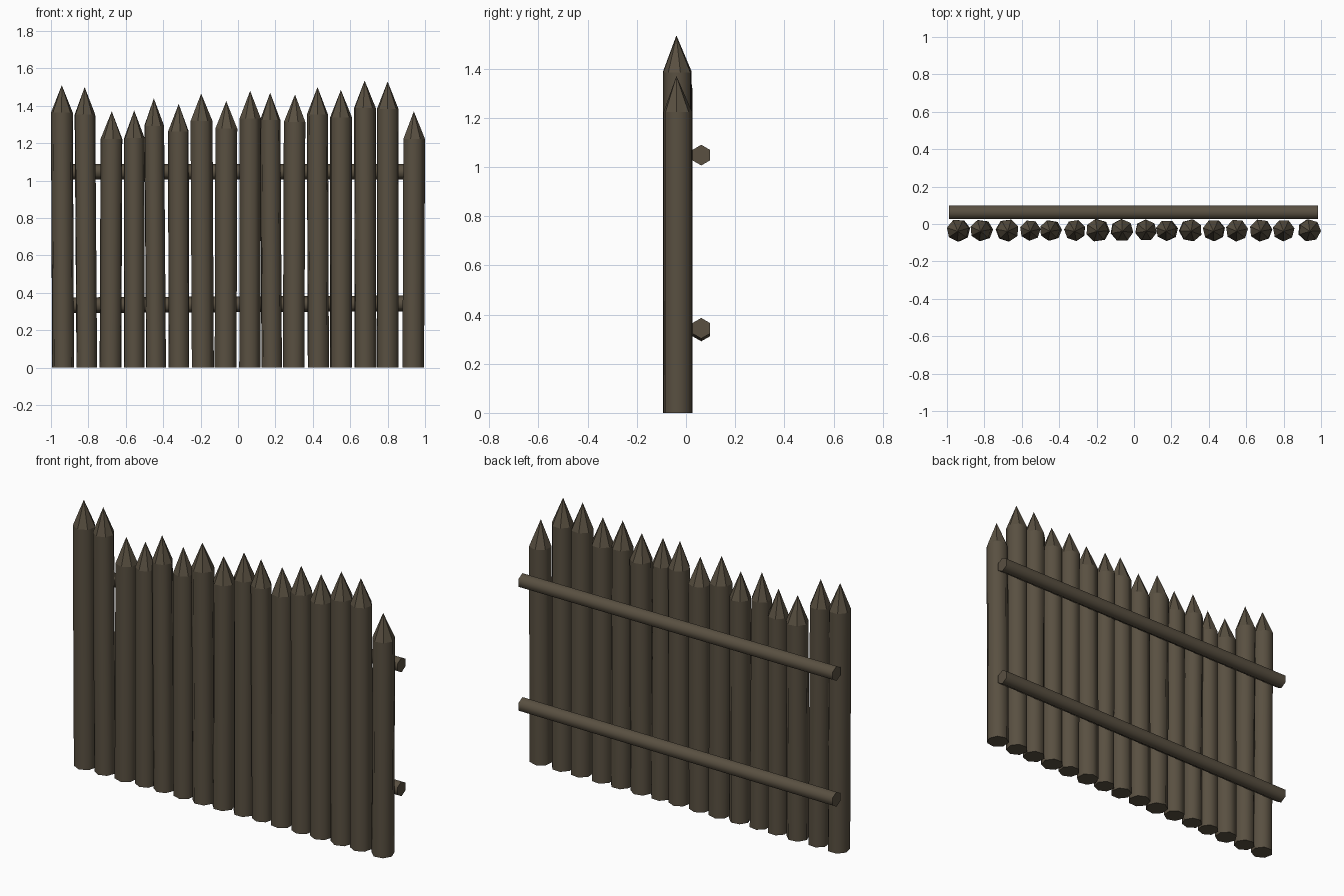
import bpy, bmesh, math, random
from mathutils import Vector

if "Cube" in bpy.data.objects:
    bpy.data.objects.remove(bpy.data.objects["Cube"])

random.seed(4)
wood = bpy.data.materials.new("dark_brown_wood")
wood.diffuse_color = (0.10, 0.08, 0.053, 1)
wood.use_nodes = True
wood.node_tree.nodes["Principled BSDF"].inputs["Base Color"].default_value = wood.diffuse_color


def log(name, start, end, radius, sides, turn, tip=None):
    """Capped log between two points, optionally sharpened to a tip."""
    start, end = Vector(start), Vector(end)
    along_x = abs(end.x - start.x) > abs(end.z - start.z)
    bm = bmesh.new()
    rings = []
    for centre in (start, end):
        ring = []
        for i in range(sides):
            a = turn + math.tau * i / sides
            c, s = radius * math.cos(a), radius * math.sin(a)
            offset = Vector((0, c, s)) if along_x else Vector((c, s, 0))
            ring.append(bm.verts.new(centre + offset))
        rings.append(ring)
    bottom, top = rings
    bm.faces.new(bottom[::-1])
    apex = bm.verts.new(tip) if tip else None
    if not tip:
        bm.faces.new(top)
    for i in range(sides):
        j = (i + 1) % sides
        side = bm.faces.new((bottom[i], bottom[j], top[j], top[i]))
        side.smooth = True
        if tip:
            bm.faces.new((top[i], top[j], apex))
    # crisp rims at both ends of the shaft
    for ring in rings:
        for i in range(sides):
            bm.edges.get((ring[i], ring[(i + 1) % sides])).smooth = False
    bmesh.ops.recalc_face_normals(bm, faces=bm.faces)
    mesh = bpy.data.meshes.new(name)
    bm.to_mesh(mesh)
    bm.free()
    mesh.materials.append(wood)
    obj = bpy.data.objects.new(name, mesh)
    bpy.context.collection.objects.link(obj)


# Sharpened stakes: base x, tip x, tip height, radius
stakes = [
    (-0.935, -0.942, 1.51, 0.060), (-0.81, -0.82, 1.50, 0.057),
    (-0.68, -0.675, 1.37, 0.060), (-0.555, -0.555, 1.375, 0.056),
    (-0.44, -0.45, 1.44, 0.055), (-0.315, -0.317, 1.41, 0.057),
    (-0.19, -0.197, 1.465, 0.061), (-0.067, -0.063, 1.425, 0.060),
    (0.063, 0.065, 1.48, 0.058), (0.18, 0.172, 1.47, 0.056),
    (0.30, 0.305, 1.46, 0.060), (0.43, 0.425, 1.50, 0.058),
    (0.55, 0.55, 1.485, 0.060), (0.68, 0.677, 1.535, 0.060),
    (0.80, 0.80, 1.53, 0.059), (0.935, 0.94, 1.37, 0.060),
]
for n, (base_x, tip_x, height, r) in enumerate(stakes, 1):
    y = -0.034
    log(f"stake_{n:02d}", (base_x, y, 0), (tip_x, y, height - 0.147), r, 7,
        random.uniform(0, math.tau / 7), (tip_x, y - 0.005, height))

# Horizontal rails along the back
log("lower_rail", (-0.99, 0.062, 0.333), (0.985, 0.062, 0.344), 0.042, 6, math.pi / 6)
log("upper_rail", (-0.99, 0.062, 1.048), (0.985, 0.062, 1.048), 0.042, 6, math.pi / 6)
